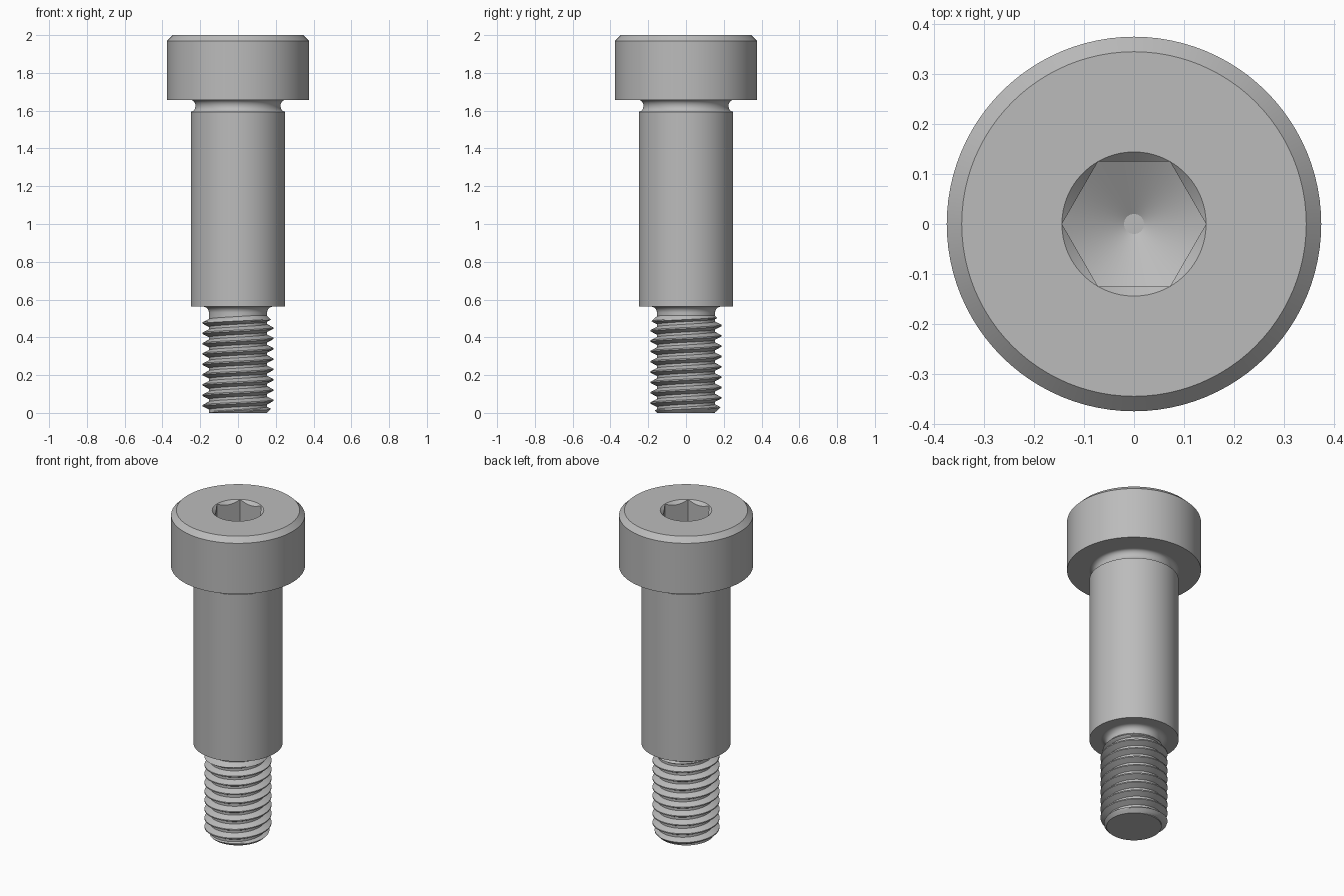
import bpy
import bmesh
from math import pi, sin, cos, radians, floor

if "Cube" in bpy.data.objects:
    bpy.data.objects.remove(bpy.data.objects["Cube"], do_unlink=True)

SEGMENTS = 96

steel = bpy.data.materials.new("Grey steel")
steel.use_nodes = True
STEEL_COLOUR = (0.5, 0.5, 0.5, 1)
steel.diffuse_color = STEEL_COLOUR
steel.node_tree.nodes["Principled BSDF"].inputs["Base Color"].default_value = STEEL_COLOUR


def spin(name, rings):
    """Skin rings from the bottom up; a ring is (r, z) or a function of the angle."""
    bm = bmesh.new()
    rows = []
    for ring in rings:
        row = []
        for j in range(SEGMENTS + 1):
            t = 2 * pi * j / SEGMENTS
            r, z = ring(t) if callable(ring) else ring
            row.append(bm.verts.new((r * cos(t), r * sin(t), z)))
        rows.append(row)
    for low, high in zip(rows, rows[1:]):
        for j in range(SEGMENTS):
            bm.faces.new((low[j], low[j + 1], high[j + 1], high[j]))
    bmesh.ops.remove_doubles(bm, verts=bm.verts[:], dist=1e-5)
    mesh = bpy.data.meshes.new(name)
    bm.to_mesh(mesh)
    bm.free()
    mesh.materials.append(steel)
    obj = bpy.data.objects.new(name, mesh)
    bpy.context.collection.objects.link(obj)
    bpy.ops.object.select_all(action="DESELECT")
    obj.select_set(True)
    bpy.context.view_layer.objects.active = obj
    bpy.ops.object.shade_smooth_by_angle(angle=radians(25))
    return obj


def arc(cr, cz, rad_r, rad_z, start, end, steps=8):
    """Points along an elliptical arc in the (r, z) plane."""
    angles = [radians(start + (end - start) * i / steps) for i in range(steps + 1)]
    return [(cr + rad_r * cos(a), cz + rad_z * sin(a)) for a in angles]


# Threaded shank: right-hand helix with end chamfer, run-out and filleted neck
PITCH, CREST, ROOT = 0.0547, 0.1875, 0.154
THREAD_TOP, PHASE = 0.515, 0.0113


def thread_row(turn, offset):
    def ring(t):
        z = PHASE + PITCH * (turn + offset + t / (2 * pi))
        z = min(max(z, 0), THREAD_TOP)
        phase = (z - PHASE) / PITCH - t / (2 * pi)
        away = abs(phase - floor(phase + 0.5))
        flank = min(max((0.375 - away) / 0.3125, 0), 1)
        r = ROOT + (CREST - ROOT) * flank
        return min(r, ROOT + z, ROOT + THREAD_TOP - z), z
    return ring


offsets = (-0.375, -0.27, -0.17, -0.0625, 0.0625, 0.17, 0.27, 0.375)
thread = [thread_row(turn, o) for turn in range(-3, 12) for o in offsets]
SHOULDER_BASE = 0.5625
neck = arc(0.186, SHOULDER_BASE - 0.032, 0.032, 0.032, 180, 90)
spin("threaded_shank", [(0, 0)] + thread + neck)

# Shoulder with a rounded undercut below the head
HEAD_BASE = 1.656
undercut = arc(0.25, 1.625, 0.025, 0.031, 270, 90, 12)
spin("shoulder", [(0.186, SHOULDER_BASE), (0.25, SHOULDER_BASE)] + undercut)

# Head with chamfered rim and countersunk hexagonal socket
FLAT = 0.125
CORNER = FLAT / cos(pi / 6)


def hex_radius(t):
    return FLAT / cos(t % (pi / 3) - pi / 6)


def countersink_edge(t):
    r = hex_radius(t)
    return r, 2 - (CORNER - r)


def socket_floor(t):
    r = hex_radius(t)
    return r, 1.794 - (CORNER - r) * 0.577


spin("socket_head", [
    (0.25, HEAD_BASE), (0.375, HEAD_BASE), (0.375, 1.97), (0.345, 2),
    (CORNER, 2), countersink_edge, socket_floor,
    (0.02, 1.722), (0, 1.722),
])
